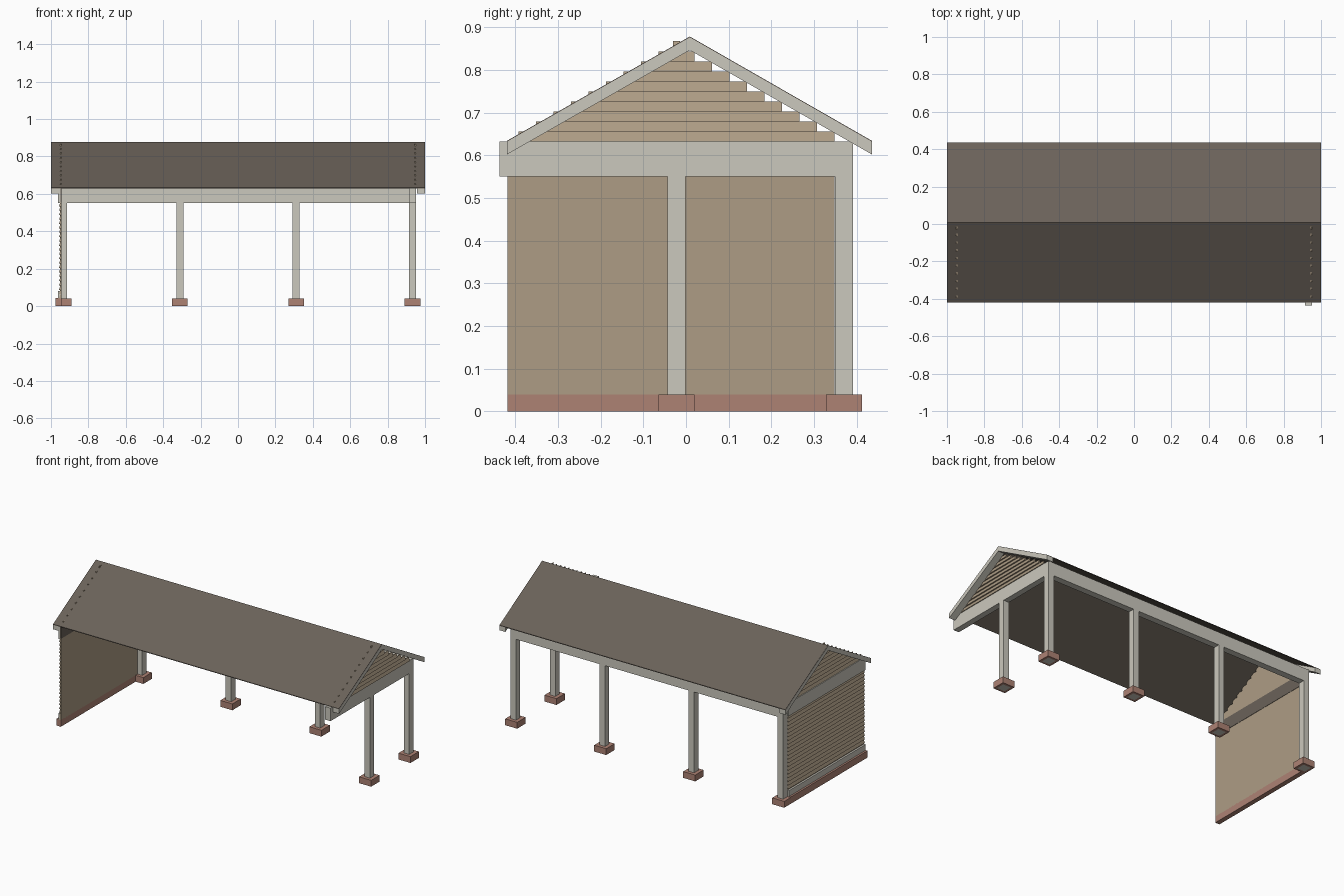
import bpy, bmesh

cube = bpy.data.objects.get("Cube")
if cube:
    bpy.data.objects.remove(cube, do_unlink=True)


def material(name, rgb):
    m = bpy.data.materials.new(name)
    m.use_nodes = True
    m.diffuse_color = (*rgb, 1)
    m.node_tree.nodes["Principled BSDF"].inputs["Base Color"].default_value = (*rgb, 1)
    return m


PAINT = material("pale_paint", (0.60, 0.58, 0.51))
WOOD = material("tan_siding", (0.42, 0.335, 0.235))
BRICK = material("red_brick", (0.42, 0.225, 0.175))
ROOF = material("dark_roofing", (0.145, 0.122, 0.10))


def finish(name, bm, *mats):
    bmesh.ops.recalc_face_normals(bm, faces=bm.faces)
    mesh = bpy.data.meshes.new(name)
    bm.to_mesh(mesh)
    bm.free()
    for m in mats:
        mesh.materials.append(m)
    ob = bpy.data.objects.new(name, mesh)
    bpy.context.scene.collection.objects.link(ob)
    return ob


def prism(bm, points, offset):
    """Extrude a closed outline along an offset vector."""
    face = bm.faces.new([bm.verts.new(p) for p in points])
    ext = bmesh.ops.extrude_face_region(bm, geom=[face])
    verts = [v for v in ext["geom"] if isinstance(v, bmesh.types.BMVert)]
    bmesh.ops.translate(bm, verts=verts, vec=offset)


def box(name, x, y, z, mat):
    bm = bmesh.new()
    prism(bm, [(x[0], y[0], z[0]), (x[1], y[0], z[0]), (x[1], y[1], z[0]), (x[0], y[1], z[0])],
          (0, 0, z[1] - z[0]))
    return finish(name, bm, mat)


# Layout
END = 0.933            # x of the end posts
BACK, MID = 0.37, -0.022
POST, FOOT = 0.021, 0.042
BASE, BEAM, TOP = 0.04, 0.55, 0.632
STEP = 0.0235          # siding board height


def footing(name, cx, cy):
    bm = bmesh.new()
    prism(bm, [(cx + sx * FOOT, cy + sy * FOOT, 0)
               for sx, sy in ((-1, -1), (1, -1), (1, 1), (-1, 1))], (0, 0, BASE))
    bm.normal_update()
    bottom = min(bm.faces, key=lambda f: f.calc_center_median().z)
    bmesh.ops.inset_region(bm, faces=[bottom], thickness=FOOT - POST)
    bottom.material_index = 1
    finish(name, bm, BRICK, PAINT)


# Posts on brick footings
spots = [(-END, BACK), (-END / 3, BACK), (END / 3, BACK), (END, BACK), (END, MID)]
for i, (px, py) in enumerate(spots, 1):
    box(f"post_{i}", (px - 0.019, px + 0.019), (py - POST, py + POST), (BASE, BEAM), PAINT)
    footing(f"footing_{i}", px, py)

# Beams
box("back_beam", (-0.952, 0.914), (0.349, 0.391), (BEAM, TOP), PAINT)
box("end_beam", (0.914, 0.952), (-0.437, 0.391), (BEAM, TOP), PAINT)


def boards(name, side, z0, spans):
    """Overlapping siding boards, each tilted with its lower edge outward."""
    bm = bmesh.new()
    for i, (a, b) in enumerate(spans):
        z = z0 + i * STEP
        outline = [(0.945, z), (0.957, z), (0.949, z + STEP), (0.945, z + STEP)]
        prism(bm, [(side * x, a, h) for x, h in outline], (0, b - a, 0))
    finish(name, bm, WOOD)


# Gable siding at both ends, stepping in toward the ridge
gable = [(MID - h, MID + h) for h in (max(0.37 - 0.041 * i, 0.008) for i in range(10))]
for side, label in ((-1, "right"), (1, "left")):
    boards(f"{label}_gable_siding", side, TOP, gable)

# Closed wall on the right end
count = int((BEAM - BASE) / STEP) + 1
boards("wall_siding", -1, BASE, [(-0.418, 0.348)] * count)
box("wall_brick_base", (-0.975, -0.945), (-0.418, 0.348), (0, 0.043), BRICK)
box("wall_sill_trim", (-0.963, -0.95), (-0.418, 0.348), (0.043, 0.08), PAINT)
box("wall_top_trim", (-0.962, -0.95), (-0.418, 0.349), (BEAM, TOP), PAINT)
box("wall_top_lining", (-0.95, -0.943), (-0.418, 0.349), (0.556, TOP), ROOF)

# Roof sheet and gable barge boards share one profile
FRONT, RIDGE, REAR = -0.419, 0.009, 0.435
EAVE, PEAK = 0.634, 0.878


def roof_strip(name, x0, x1, drop, thick, mat):
    top = [(FRONT, EAVE), (RIDGE, PEAK), (REAR, EAVE)]
    ring = [(y, z - drop) for y, z in top] + [(y, z - drop - thick) for y, z in reversed(top)]
    bm = bmesh.new()
    prism(bm, [(x0, y, z) for y, z in ring], (x1 - x0, 0, 0))
    finish(name, bm, mat)


roof_strip("roof_sheet", -0.999, 0.999, 0, 0.004, ROOF)
for side, label in ((-1, "right"), (1, "left")):
    roof_strip(f"{label}_barge_board", side * 0.957, side * 1.0, 0.002, 0.03, PAINT)
